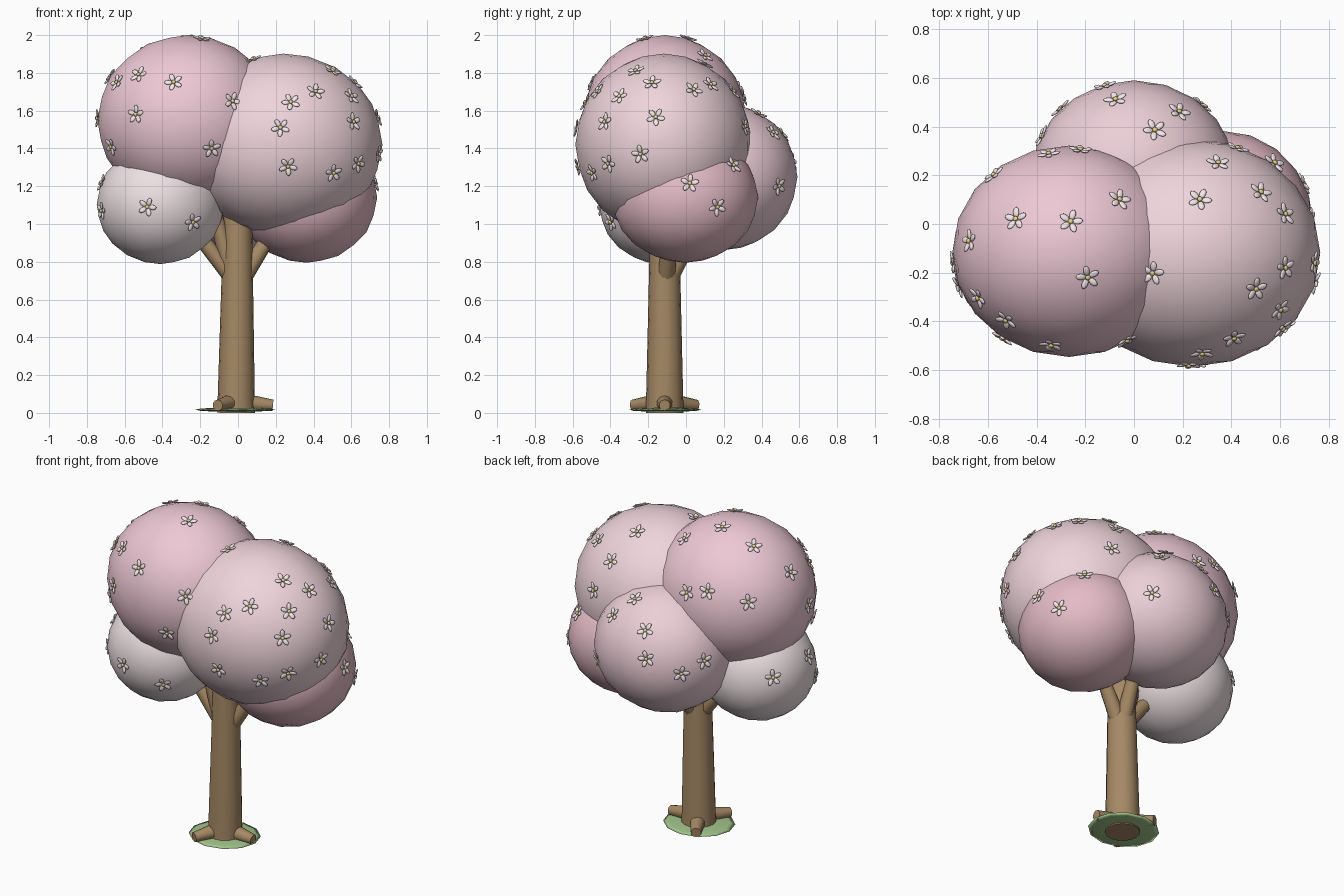
import bpy, bmesh, math
from mathutils import Vector, Matrix

if "Cube" in bpy.data.objects:
    bpy.data.objects.remove(bpy.data.objects["Cube"])


def material(name, rgb):
    m = bpy.data.materials.new(name)
    m.diffuse_color = (*rgb, 1)
    m.use_nodes = True
    m.node_tree.nodes["Principled BSDF"].inputs["Base Color"].default_value = m.diffuse_color
    return m


BARK = material("bark", (0.38, 0.25, 0.13))
GRASS = material("grass", (0.36, 0.56, 0.26))
PETAL = material("petal", (0.90, 0.80, 0.82))
POLLEN = material("pollen", (0.85, 0.65, 0.20))


def to_object(name, bm, *mats):
    me = bpy.data.meshes.new(name)
    bm.to_mesh(me)
    bm.free()
    for m in mats:
        me.materials.append(m)
    ob = bpy.data.objects.new(name, me)
    bpy.context.collection.objects.link(ob)
    return ob


def smooth(bm, angle=50):
    for f in bm.faces:
        f.smooth = True
    for e in bm.edges:
        if len(e.link_faces) == 2 and e.calc_face_angle() > math.radians(angle):
            e.smooth = False


def limb(name, a, b, r1, r2, sides=12):
    a, b = Vector(a), Vector(b)
    d = b - a
    bm = bmesh.new()
    mat = Matrix.Translation((a + b) / 2) @ d.to_track_quat('Z', 'Y').to_matrix().to_4x4()
    bmesh.ops.create_cone(bm, cap_ends=True, segments=sides, radius1=r1, radius2=r2,
                          depth=d.length, matrix=mat)
    smooth(bm)
    return to_object(name, bm, BARK)


# Trunk, roots and branches
TX, TY = -0.01, -0.113
limb("trunk", (TX, TY, 0), (TX + 0.01, TY, 1.2), 0.1, 0.072, 16)
for i in range(3):
    a = math.radians(120 * i)
    c, s = math.cos(a), math.sin(a)
    limb(f"root_{i + 1}", (TX + 0.04 * c, TY + 0.04 * s, 0.055),
         (TX + 0.195 * c, TY + 0.195 * s, 0.04), 0.048, 0.03, 10)
tips = [(-0.3, -0.12, 1.05), (0.26, -0.06, 1.08), (0.05, 0.12, 1.1), (-0.16, -0.14, 1.2)]
for i, tip in enumerate(tips):
    base = Vector((0, TY, 0.72))
    base += (Vector((tip[0], tip[1], 0.72)) - base).normalized() * 0.03
    limb(f"branch_{i + 1}", base, tip, 0.048, 0.032, 10)

# Grass patch: thin low disc with a raised middle
bm = bmesh.new()
bmesh.ops.create_uvsphere(bm, u_segments=12, v_segments=6, radius=1,
                          matrix=Matrix.Translation((-0.015, -0.11, 0.017))
                          @ Matrix.Diagonal((0.212, 0.192, 0.012, 1)))
smooth(bm, 180)
to_object("grass_patch", bm, GRASS)

# Foliage blobs: centre, radii, colour
BLOBS = {
    "upper_left": ((-0.267, -0.112, 1.55), (0.478, 0.434, 0.45), (0.85, 0.58, 0.66)),
    "upper_right": ((0.24, -0.118, 1.42), (0.525, 0.468, 0.482), (0.86, 0.66, 0.71)),
    "lower_left": ((-0.41, -0.13, 1.105), (0.338, 0.33, 0.317), (0.84, 0.74, 0.76)),
    "lower_right": ((0.365, -0.005, 1.14), (0.372, 0.387, 0.345), (0.78, 0.50, 0.57)),
    "back": ((0.0, 0.2, 1.25), (0.42, 0.39, 0.388), (0.84, 0.62, 0.68)),
}
for name, (c, r, rgb) in BLOBS.items():
    bm = bmesh.new()
    bmesh.ops.create_icosphere(bm, subdivisions=3, radius=1,
                               matrix=Matrix.Translation(c) @ Matrix.Diagonal((*r, 1)))
    smooth(bm, 180)
    to_object("foliage_" + name, bm, material("foliage_" + name, rgb))

# Blossom mesh: five flattened petals and a yellow centre
bm = bmesh.new()
for i in range(5):
    m = (Matrix.Rotation(math.tau * i / 5, 4, 'Z') @ Matrix.Translation((0.029, 0, 0.006))
         @ Matrix.Rotation(-0.15, 4, 'Y') @ Matrix.Diagonal((0.022, 0.0135, 0.006, 1)))
    bmesh.ops.create_icosphere(bm, subdivisions=2, radius=1, matrix=m)
n = len(bm.faces)
bmesh.ops.create_icosphere(bm, subdivisions=2, radius=1,
                           matrix=Matrix.Translation((0, 0, 0.009)) @ Matrix.Diagonal((0.011, 0.011, 0.007, 1)))
bm.faces.ensure_lookup_table()
for f in bm.faces[n:]:
    f.material_index = 1
smooth(bm, 180)
first = to_object("blossom", bm, PETAL, POLLEN)
blossom = first.data
bpy.data.objects.remove(first)

# Blossoms per blob; the axis is the side they are projected onto
FRONT, RIGHT, TOP = (1, -1), (0, 1), (2, 1)
SPOTS = [
    ("upper_left", FRONT, [(-.19, 1.98), (-.34, 1.75), (-.525, 1.79), (-.64, 1.75), (-.54, 1.58),
                           (-.67, 1.41), (-.14, 1.4), (-.03, 1.65), (-.742, 1.56)]),
    ("upper_left", TOP, [(-.485, .02), (-.26, .01), (-.06, .1), (-.675, -.07), (-.35, .287),
                         (-.22, .303), (-.575, .2)]),
    ("upper_right", FRONT, [(.077, 1.87), (.5, 1.81), (.41, 1.7), (.28, 1.645), (.6, 1.675),
                            (.225, 1.51), (.61, 1.54), (.265, 1.305), (.505, 1.27), (.635, 1.32)]),
    ("upper_right", TOP, [(.27, .1), (.345, .25), (.425, .31), (.52, .13), (.62, .04), (.62, -.18)]),
    ("upper_right", RIGHT, [(-.16, 1.565), (-.24, 1.37)]),
    ("lower_left", FRONT, [(-.48, 1.09), (-.24, 1.01), (-.72, 1.07), (-.72, 1.22)]),
    ("lower_right", RIGHT, [(.02, 1.215), (.165, 1.09), (.25, 1.31)]),
    ("back", TOP, [(-.075, .51), (.085, .385), (.185, .46), (-.12, .565), (-.31, .485)]),
    ("back", RIGHT, [(.49, 1.2)]),
]


def add_blossom(blob, unit, turn):
    c, r = BLOBS[blob][:2]
    p = Vector([c[k] + r[k] * unit[k] for k in range(3)])
    nrm = Vector([unit[k] / r[k] for k in range(3)]).normalized()
    ob = bpy.data.objects.new("blossom", blossom)
    ob.matrix_world = (Matrix.Translation(p - nrm * 0.003) @ nrm.to_track_quat('Z', 'Y').to_matrix().to_4x4()
                       @ Matrix.Rotation(turn, 4, 'Z'))
    bpy.context.collection.objects.link(ob)


count = 0
for blob, (axis, sign), points in SPOTS:
    c, r = BLOBS[blob][:2]
    others = [k for k in range(3) if k != axis]
    for pt in points:
        unit = [0, 0, 0]
        for k, v in zip(others, pt):
            unit[k] = (v - c[k]) / r[k]
        unit[axis] = sign * math.sqrt(max(0, 1 - sum(u * u for u in unit)))
        add_blossom(blob, Vector(unit).normalized(), count * 0.7)
        count += 1
# Blossoms hidden from the straight views
for blob, d in [("lower_left", (-.7, .6, .2)), ("back", (-.9, .41, .15))]:
    add_blossom(blob, Vector(d).normalized(), 0.4)
